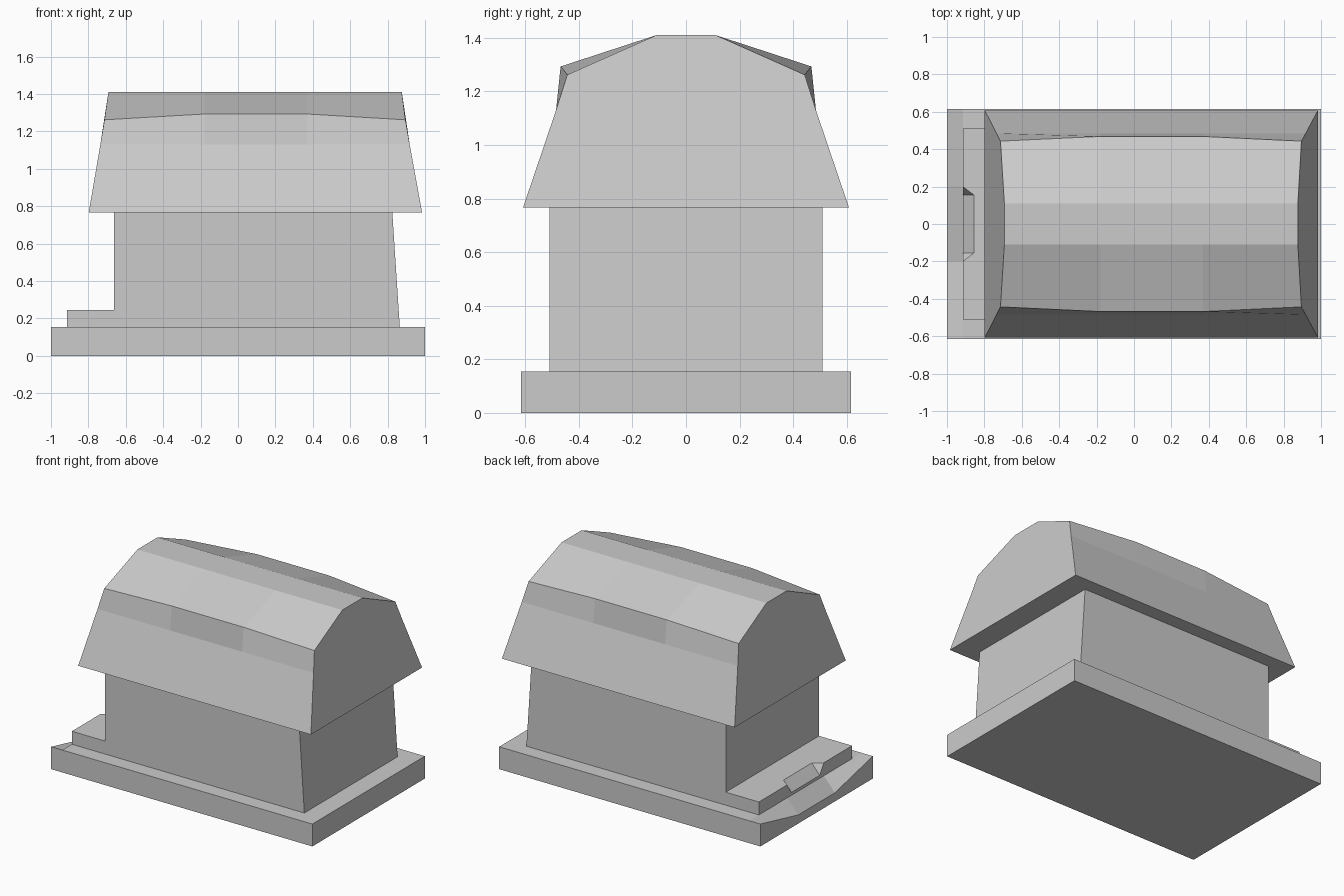
import bpy, bmesh

if "Cube" in bpy.data.objects:
    bpy.data.objects.remove(bpy.data.objects["Cube"])


def loft(name, sections):
    """Bridge equal-length vertex loops and cap both ends."""
    bm = bmesh.new()
    rings = [[bm.verts.new(p) for p in s] for s in sections]
    n = len(rings[0])
    for a, b in zip(rings, rings[1:]):
        for i in range(n):
            j = (i + 1) % n
            bm.faces.new((a[i], a[j], b[j], b[i]))
    bm.faces.new(rings[0][::-1])
    bm.faces.new(rings[-1])
    bmesh.ops.remove_doubles(bm, verts=bm.verts, dist=0.0005)
    bmesh.ops.recalc_face_normals(bm, faces=bm.faces)
    mesh = bpy.data.meshes.new(name)
    bm.to_mesh(mesh)
    bm.free()
    obj = bpy.data.objects.new(name, mesh)
    bpy.context.collection.objects.link(obj)
    return obj


def mirrored(half):
    """Close a half section (x, y, z) by mirroring it across y = 0."""
    return half + [(x, -y, z) for x, y, z in reversed(half)]


# Foundation slab with a worn dip along its left edge
def slab(x, dip):
    return mirrored([(x, 0.615, 0), (x, 0.615, 0.155), (x, 0.2, dip)])


loft("foundation", [slab(-1, 0.06), slab(-0.915, 0.155), slab(1, 0.155)])


# Walls and entrance step, with a bevelled notch in the step's outer edge
STEP, EAVE = 0.245, 0.767


def wall(x, top, notch_y=0.155, notch_z=None, lean=0):
    notch_z = top if notch_z is None else notch_z
    half = [(0.51, 0.155), (0.51, STEP), (0.51, top), (notch_y, top), (0.155, notch_z)]
    return mirrored([(x - lean * (z - 0.155) / (EAVE - 0.155), y, z) for y, z in half])


loft("walls_and_step", [
    wall(-0.915, STEP, 0.2, 0.175),
    wall(-0.855, STEP),
    wall(-0.662, STEP),
    wall(-0.662, EAVE),
    wall(0.865, EAVE, lean=0.04),
])


# Faceted roof: eave, side bend, bulging shoulder and flat crown
def roof(xs, shoulder):
    levels = [(0.608, EAVE), (0.485, 1.13), shoulder, (0.11, 1.41)]
    return mirrored([(x, y, z) for x, (y, z) in zip(xs, levels)])


end, middle = (0.443, 1.262), (0.468, 1.293)
loft("roof", [
    roof((-0.798, -0.736, -0.714, -0.693), end),
    roof((-0.18,) * 4, middle),
    roof((0.37,) * 4, middle),
    roof((0.984, 0.918, 0.895, 0.876), end),
])
